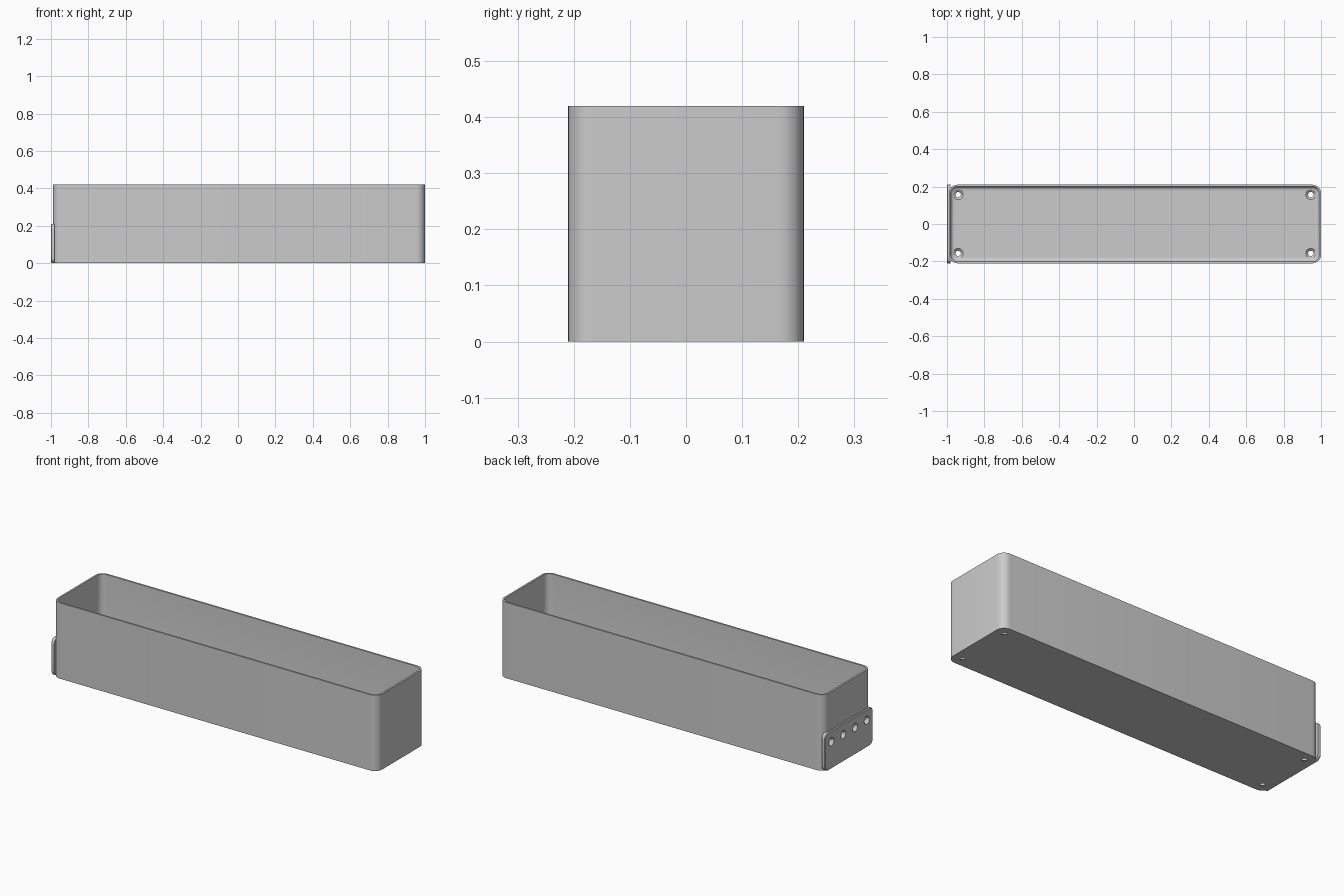
import bpy, bmesh, math
from mathutils import Matrix, Vector

if "Cube" in bpy.data.objects:
    bpy.data.objects.remove(bpy.data.objects["Cube"])

grey = bpy.data.materials.new("grey plastic")
grey.diffuse_color = (0.6, 0.6, 0.6, 1)
grey.use_nodes = True
grey.node_tree.nodes["Principled BSDF"].inputs["Base Color"].default_value = grey.diffuse_color


def rounded_rect(hx, hy, r, steps=8):
    """Outline of a rounded rectangle, counter-clockwise."""
    pts = []
    for k, (sx, sy) in enumerate([(1, 1), (-1, 1), (-1, -1), (1, -1)]):
        for i in range(steps + 1):
            a = math.pi / 2 * (k + i / steps)
            pts.append((sx * (hx - r) + r * math.cos(a), sy * (hy - r) + r * math.sin(a)))
    return pts


def loft(name, rings, matrix):
    """Skin a stack of equal outlines and cap both ends."""
    bm = bmesh.new()
    loops = [[bm.verts.new(p) for p in ring] for ring in rings]
    n = len(loops[0])
    for a, b in zip(loops, loops[1:]):
        for i in range(n):
            j = (i + 1) % n
            bm.faces.new((a[i], a[j], b[j], b[i]))
    bm.faces.new(loops[0][::-1])
    bm.faces.new(loops[-1])
    bmesh.ops.transform(bm, matrix=matrix, verts=bm.verts)
    bmesh.ops.recalc_face_normals(bm, faces=bm.faces)
    mesh = bpy.data.meshes.new(name)
    bm.to_mesh(mesh)
    bm.free()
    mesh.materials.append(grey)
    ob = bpy.data.objects.new(name, mesh)
    bpy.context.collection.objects.link(ob)
    return ob


def screw_cutter(profile, matrix):
    """Turned cutter from (radius, height) pairs."""
    rings = [[(r * math.cos(math.tau * i / 24), r * math.sin(math.tau * i / 24), z)
              for i in range(24)] for r, z in profile]
    return loft("screw_cutter", rings, matrix)


def cut(ob, cutters):
    bpy.context.view_layer.objects.active = ob
    for c in cutters:
        c.hide_render = True
        mod = ob.modifiers.new("hole", 'BOOLEAN')
        mod.operation, mod.solver, mod.object = 'DIFFERENCE', 'EXACT', c
        bpy.ops.object.modifier_apply(modifier=mod.name)


# Open tray: outer shell, rim, inner wall, then a fillet down to the floor
HX, HY, H, R = 0.995, 0.21, 0.42, 0.045
WALL, FLOOR, FILLET = 0.01, 0.015, 0.02
levels = [(0, 0), (0, H), (WALL, H)]
for i in range(7):
    a = math.pi / 2 * i / 6
    levels.append((WALL + FILLET * (1 - math.cos(a)), FLOOR + FILLET * (1 - math.sin(a))))
rings = [[(x, y, z) for x, y in rounded_rect(HX - d, HY - d, R - d)] for d, z in levels]
tray = loft("tray", rings, Matrix.Translation((0.005, 0, 0)))

# Mounting plate on the left end, with softened outer edge
PX, PT = 0.21, 0.02
plate_levels = [(0, 0), (0, PT - 0.004), (0.004, PT)]
rings = [[(x, y, z) for x, y in rounded_rect(PX - d, 0.105 - d, 0.03 - d)] for d, z in plate_levels]
to_left = Matrix(((0, 0, -1, -0.98), (-1, 0, 0, 0), (0, 1, 0, 0.105), (0, 0, 0, 1)))
plate = loft("mounting_plate", rings, to_left)

# Countersunk floor holes in the four corners
floor_profile = [(0.014, -0.05), (0.014, 0.004), (0.027, FLOOR), (0.027, 0.05)]
floor_cutters = [screw_cutter(floor_profile, Matrix.Translation((0.0025 + sx * 0.9425, sy * 0.157, 0)))
                 for sx in (-1, 1) for sy in (-1, 1)]

# Row of countersunk holes through the plate and the end wall
plate_profile = [(0.014, -0.04), (0.014, 0.006), (0.023, PT), (0.023, 0.05)]
plate_cutters = [screw_cutter(plate_profile, to_left @ Matrix.Translation((y, 0.045, 0)))
                 for y in (-0.155, -0.052, 0.052, 0.155)]

cut(tray, floor_cutters + plate_cutters)
cut(plate, plate_cutters)
for c in floor_cutters + plate_cutters:
    bpy.data.objects.remove(c)

# Smooth the rounded areas, keep hard edges
for ob in (tray, plate):
    bpy.ops.object.select_all(action='DESELECT')
    ob.select_set(True)
    bpy.context.view_layer.objects.active = ob
    bpy.ops.object.shade_smooth_by_angle(angle=math.radians(30))
